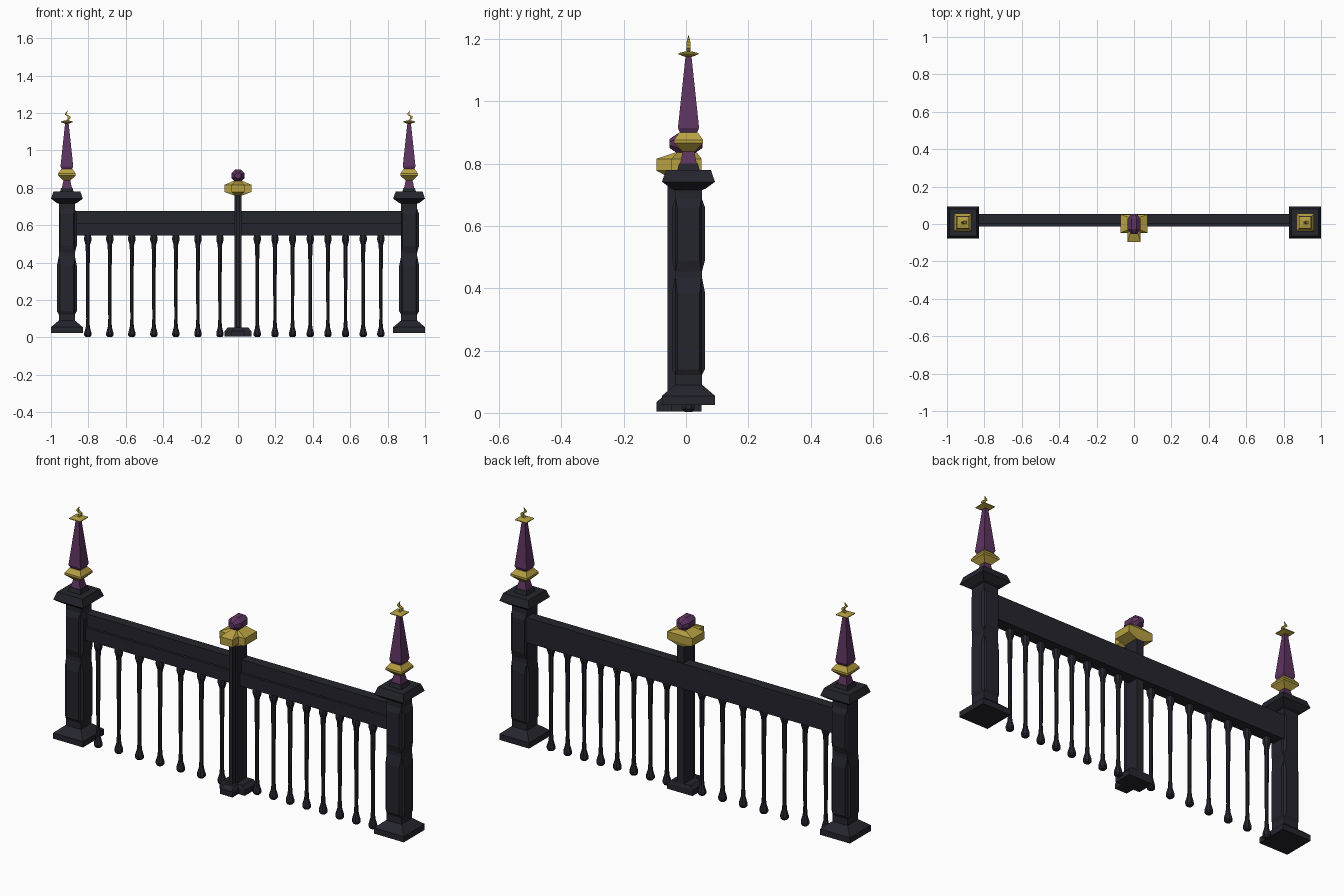
import bpy, bmesh, math
from mathutils import Matrix, Vector

if "Cube" in bpy.data.objects:
    bpy.data.objects.remove(bpy.data.objects["Cube"])


def material(name, rgb):
    m = bpy.data.materials.new(name)
    m.diffuse_color = (*rgb, 1)
    m.use_nodes = True
    m.node_tree.nodes["Principled BSDF"].inputs["Base Color"].default_value = m.diffuse_color
    return m


DARK = material("dark iron", (0.018, 0.018, 0.027))
PURPLE = material("purple", (0.11, 0.034, 0.115))
GOLD = material("gold", (0.47, 0.35, 0.055))


def loft(name, rings, mat):
    """Skin a list of equal-length point rings and cap both ends."""
    bm = bmesh.new()
    vs = [[bm.verts.new(p) for p in r] for r in rings]
    n = len(rings[0])
    for a, b in zip(vs, vs[1:]):
        for i in range(n):
            j = (i + 1) % n
            bm.faces.new((a[i], a[j], b[j], b[i]))
    bm.faces.new(vs[0][::-1])
    bm.faces.new(vs[-1])
    bmesh.ops.recalc_face_normals(bm, faces=bm.faces)
    me = bpy.data.meshes.new(name)
    bm.to_mesh(me)
    bm.free()
    me.materials.append(mat)
    ob = bpy.data.objects.new(name, me)
    bpy.context.collection.objects.link(ob)
    return ob


def rect(hx, hy, z, cx=0, cy=0):
    return [(cx + sx * hx, cy + sy * hy, z)
            for sx, sy in ((-1, -1), (1, -1), (1, 1), (-1, 1))]


def square_turned(name, profile, mat, cx, cy):
    return loft(name, [rect(h, h, z, cx, cy) for h, z in profile], mat)


def box(name, x, y, z, mat):
    c = [(x[0], y[0]), (x[1], y[0]), (x[1], y[1]), (x[0], y[1])]
    return loft(name, [[(*p, h) for p in c] for h in z], mat)


def tee(w, back, mid, stem, front, z):
    """T-shaped plan with its stem pointing to the front."""
    return [(x, y, z) for x, y in (
        (-w, back), (-w, mid), (-stem, mid), (-stem, front),
        (stem, front), (stem, mid), (w, mid), (w, back))]


# End posts
CY = 0.008
for side, cx in (("left", -0.915), ("right", 0.915)):
    square_turned(side + "_post", [
        (0.085, 0.025), (0.085, 0.055), (0.05, 0.085), (0.043, 0.09),
        (0.043, 0.715), (0.055, 0.72), (0.085, 0.742), (0.072, 0.78),
        (0.036, 0.78), (0.03, 0.80)], DARK, cx, CY)
    # Raised panels on the post faces
    for k in range(4):
        turn = Matrix.Translation((cx, CY, 0)) @ Matrix.Rotation(k * math.pi / 2, 4, 'Z')
        for part, z0, z1, i0, i1 in (("lower", 0.12, 0.44, 0.14, 0.385),
                                     ("upper", 0.45, 0.69, 0.49, 0.66)):
            if part == "upper" and k == 3:
                continue
            rings = []
            for w, d, a, b in ((0.042, 0.042, z0, z1), (0.036, 0.053, i0, i1)):
                rings.append([turn @ Vector(p) for p in
                              ((-w, -d, a), (w, -d, a), (w, -d, b), (-w, -d, b))])
            loft(f"{side}_{part}_panel", rings, DARK)
    # Finial: neck, gold collar, spike, gold plate, hooked tip
    square_turned(side + "_finial_neck", [(0.027, 0.80), (0.017, 0.845)], PURPLE, cx, CY)
    square_turned(side + "_collar", [(0.02, 0.84), (0.047, 0.866), (0.047, 0.876),
                                     (0.03, 0.90)], GOLD, cx, CY)
    square_turned(side + "_spike", [(0.026, 0.897), (0.034, 0.915), (0.009, 1.15)],
                  PURPLE, cx, CY)
    square_turned(side + "_plate", [(0.01, 1.143), (0.032, 1.151), (0.032, 1.155),
                                    (0.008, 1.161)], GOLD, cx, CY)
    hook = [(0, 0.005, 1.158), (0.012, 0.007, 1.172), (0.011, 0.007, 1.182),
            (-0.004, 0.006, 1.191), (-0.004, 0.004, 1.199), (0.004, 0.001, 1.212)]
    loft(side + "_tip", [rect(h, h, z, cx + dx, CY) for dx, h, z in hook], GOLD)

# Hand rail with a stepped front
box("rail_lower", (-0.88, 0.88), (-0.013, 0.053), (0.545, 0.61), DARK)
box("rail_upper", (-0.88, 0.88), (0.0, 0.053), (0.61, 0.675), DARK)

# Balusters: seven on the left, eight on the right
PROFILE = [(0.014, 0.003), (0.021, 0.012), (0.021, 0.024), (0.012, 0.055), (0.009, 0.10),
           (0.010, 0.28), (0.012, 0.47), (0.013, 0.495), (0.021, 0.52), (0.021, 0.535),
           (0.016, 0.55)]
xs = [-0.803 + 0.1177 * i for i in range(7)] + [0.103 + 0.0944 * i for i in range(8)]
for x in xs:
    loft("baluster", [[(x + r * math.cos(t), CY + r * math.sin(t), z)
                       for t in (math.pi / 8 + math.pi / 4 * k for k in range(8))]
                      for r, z in PROFILE], DARK)

# Centre post on a T-shaped foot
loft("centre_foot", [tee(0.072, 0.05, -0.047, 0.035, -0.095, 0.005),
                     tee(0.072, 0.05, -0.047, 0.035, -0.095, 0.034),
                     tee(0.055, 0.045, -0.042, 0.024, -0.075, 0.052)], DARK)
loft("centre_post", [tee(0.02, 0.045, -0.035, 0.01, -0.06, z) for z in (0.04, 0.77)], DARK)

# Gold T-shaped cap and purple gem
loft("centre_cap", [tee(0.024, 0.045, -0.04, 0.014, -0.062, 0.76),
                    tee(0.072, 0.05, -0.047, 0.035, -0.095, 0.778),
                    tee(0.072, 0.05, -0.047, 0.035, -0.095, 0.816),
                    tee(0.025, 0.035, -0.028, 0.015, -0.035, 0.836)], GOLD)
square_turned("gem_neck", [(0.018, 0.825), (0.018, 0.85)], PURPLE, 0, 0)
loft("gem", [[(s * 0.038 * math.cos(t), y, 0.865 + s * 0.035 * math.sin(t))
              for t in (math.pi / 8 + math.pi / 4 * k for k in range(8))]
             for y, s in ((-0.053, 0.45), (-0.026, 1), (0.026, 1), (0.053, 0.45))], PURPLE)
